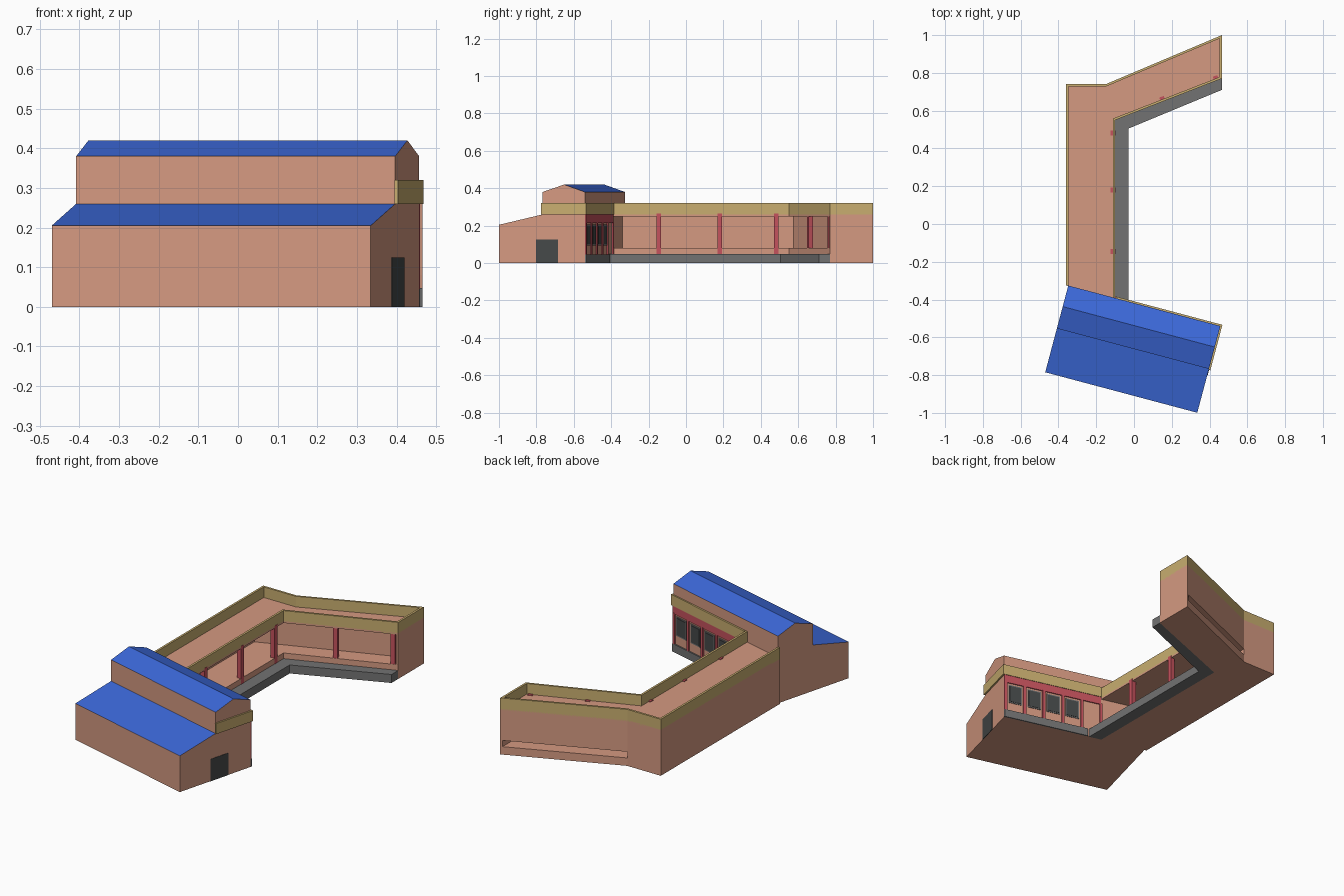
import bpy, bmesh, math
from mathutils import Vector

if "Cube" in bpy.data.objects:
    bpy.data.objects.remove(bpy.data.objects["Cube"])


def material(name, rgb):
    m = bpy.data.materials.new(name)
    m.diffuse_color = (*rgb, 1)
    m.use_nodes = True
    m.node_tree.nodes["Principled BSDF"].inputs["Base Color"].default_value = m.diffuse_color
    return m


PEACH = material("peach_plaster", (0.66, 0.32, 0.22))
BLUE = material("blue_roof", (0.045, 0.14, 0.70))
SAND = material("sand_parapet", (0.58, 0.42, 0.16))
RED = material("red_trim", (0.56, 0.085, 0.11))
GREY = material("grey_stone", (0.17, 0.17, 0.17))
DARK = material("charcoal_openings", (0.06, 0.065, 0.065))


def finish(name, bm, *mats):
    bmesh.ops.recalc_face_normals(bm, faces=bm.faces)
    me = bpy.data.meshes.new(name)
    bm.to_mesh(me)
    bm.free()
    for m in mats:
        me.materials.append(m)
    ob = bpy.data.objects.new(name, me)
    bpy.context.collection.objects.link(ob)
    return ob


def extrude(bm, pts, vec):
    face = bm.faces.new([bm.verts.new(p) for p in pts])
    new = bmesh.ops.extrude_face_region(bm, geom=[face])["geom"]
    bmesh.ops.translate(bm, vec=vec, verts=[g for g in new if isinstance(g, bmesh.types.BMVert)])


def prism(name, pts, z0, z1, mat):
    bm = bmesh.new()
    extrude(bm, [(p[0], p[1], z0) for p in pts], (0, 0, z1 - z0))
    return finish(name, bm, mat)


def ribbon(name, path, t, z0, z1, mat):
    """Thin mitred wall following a plan path, thickened to its right."""
    P = [Vector(p) for p in path]
    N = []
    for a, b in zip(P, P[1:]):
        d = (b - a).normalized()
        N.append(Vector((d.y, -d.x)))
    off = []
    for i, p in enumerate(P):
        a, b = N[max(i - 1, 0)], N[min(i, len(N) - 1)]
        off.append(p + (a + b) * t / (1 + a.dot(b)))
    return prism(name, P + off[::-1], z0, z1, mat)


# Hall frame: u runs along the hall, v runs from its front to its back
O = Vector((-0.47, -0.785))
ang = math.radians(-14.9)
U = Vector((math.cos(ang), math.sin(ang)))
V = Vector((-U.y, U.x))
L, D = 0.833, 0.475


def hall(u, v):
    return O + U * u + V * v


def hall_box(name, u0, u1, v0, v1, z0, z1, mat):
    return prism(name, [hall(u0, v0), hall(u1, v0), hall(u1, v1), hall(u0, v1)], z0, z1, mat)


# Hall body from its end profile, sloping faces painted blue
profile = [(0, 0), (D, 0), (D, 0.38), (0.36, 0.42), (0.24, 0.38), (0.24, 0.26), (0, 0.205)]
bm = bmesh.new()
extrude(bm, [(*hall(0, v), z) for v, z in profile], (U.x * L, U.y * L, 0))
body = finish("hall_body", bm, PEACH, BLUE)
for f in body.data.polygons:
    f.material_index = 1 if f.normal.z > 0.3 else 0

# Sand band around the back and right end of the hall
ribbon("hall_band", [hall(L, 0.235), hall(L, D), hall(0.26, D)], 0.009, 0.26, 0.32, SAND)

# Door on the right end
hall_box("hall_door", L - 0.002, L + 0.002, 0.205, 0.325, 0, 0.125, DARK)

# Back wall: plinth, top beam, posts and windows
hall_box("hall_plinth", 0.34, L, D, D + 0.008, 0, 0.045, GREY)
hall_box("hall_top_beam", 0.26, L, D, D + 0.006, 0.215, 0.26, RED)
pitch = 0.113
for i in range(6):
    u = L - 0.008 - i * pitch
    hall_box("hall_post_%d" % i, u - 0.008, u + 0.008, D, D + 0.007, 0.045, 0.22, RED)
    if i < 4:
        c = u - pitch / 2
        hall_box("window_frame_%d" % i, c - 0.039, c + 0.039, D, D + 0.003, 0.095, 0.205, GREY)
        hall_box("window_%d" % i, c - 0.033, c + 0.033, D, D + 0.005, 0.102, 0.198, DARK)

# Bent gallery wing: outlines in plan
outer = [(-0.36, -0.325), (-0.36, 0.74), (-0.15, 0.74), (0.465, 1.0)]
inner = [(0.465, 0.77), (-0.10, 0.55), (-0.10, -0.392)]
prism("wing_roof", outer + inner, 0.25, 0.26, PEACH)
ribbon("wing_parapet", outer + inner, 0.012, 0.25, 0.32, SAND)

# Closed rooms behind the gallery, with the low slot along the angled back
prism("wing_rear_block", [(-0.36, -0.325), (-0.30, -0.339), (-0.30, 0.575),
                          (-0.15, 0.634), (-0.15, 0.74), (-0.36, 0.74)], 0, 0.255, PEACH)
angled = [(-0.15, 0.634), (0.465, 0.873), (0.465, 1.0), (-0.15, 0.74)]
prism("angled_rear_block", angled, 0.08, 0.255, PEACH)
prism("angled_rear_base", angled, 0, 0.045, PEACH)
prism("wing_end_wall", [(0.453, 0.766), (0.465, 0.77), (0.465, 1.0), (0.453, 0.994)], 0, 0.255, PEACH)

# Gallery floor and stone step
prism("gallery_floor", [(-0.30, -0.339), (-0.10, -0.392), (-0.10, 0.55), (0.465, 0.77),
                        (0.465, 0.873), (-0.15, 0.634), (-0.30, 0.575)], 0, 0.08, PEACH)
prism("gallery_step", [(-0.10, -0.392), (-0.03, -0.411), (-0.03, 0.505), (0.465, 0.71),
                       (0.465, 0.77), (-0.10, 0.55)], 0, 0.048, GREY)

# Columns along the gallery edge
tilt = math.atan2(0.22, 0.565)
for i, (x, y, a) in enumerate([(-0.111, -0.145, 0), (-0.111, 0.18, 0), (-0.111, 0.482, 0),
                               (0.15, 0.662, tilt), (0.433, 0.772, tilt)]):
    r = 0.0125
    c, s = math.cos(a) * r, math.sin(a) * r
    prism("gallery_column_%d" % i, [(x + c - s, y + s + c), (x - c - s, y - s + c),
                                    (x - c + s, y - s - c), (x + c + s, y + s - c)], 0.048, 0.264, RED)
